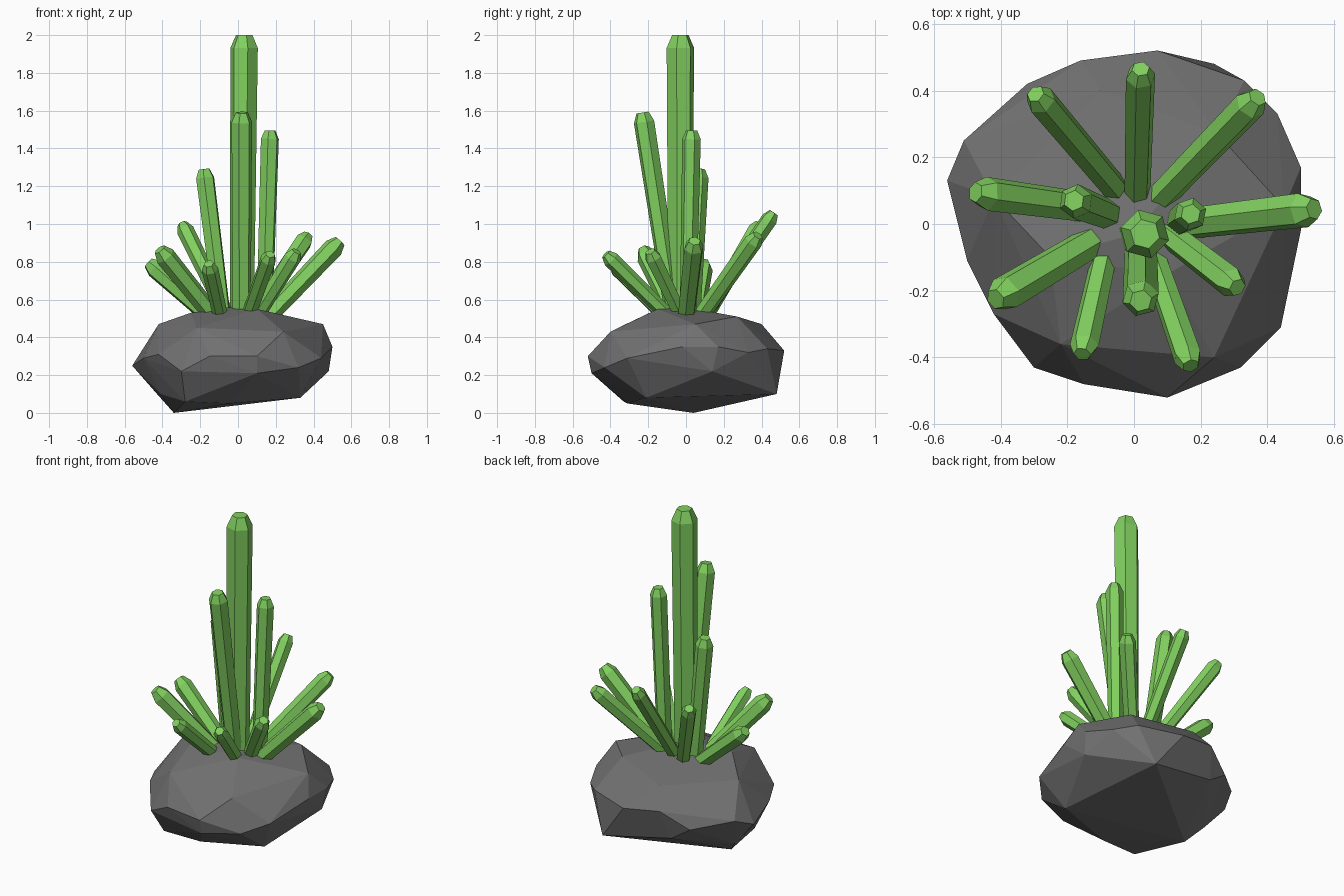
import bpy
import bmesh
import math
from mathutils import Vector

default_cube = bpy.data.objects.get("Cube")
if default_cube:
    bpy.data.objects.remove(default_cube, do_unlink=True)


def make_material(name, colour):
    material = bpy.data.materials.new(name)
    material.use_nodes = True
    material.diffuse_color = colour
    shader = material.node_tree.nodes["Principled BSDF"]
    shader.inputs["Base Color"].default_value = colour
    shader.inputs["Roughness"].default_value = 0.8
    return material


def add_object(name, bm, material):
    bmesh.ops.recalc_face_normals(bm, faces=bm.faces)
    mesh = bpy.data.meshes.new(name)
    bm.to_mesh(mesh)
    bm.free()
    mesh.materials.append(material)
    bpy.context.collection.objects.link(bpy.data.objects.new(name, mesh))


stone = make_material("dark grey stone", (0.165, 0.165, 0.165, 1))
green = make_material("crystal green", (0.22, 0.63, 0.115, 1))


def build_rock():
    """Faceted boulder: the hull of a waist, a crown and an underside."""
    waist = [
        (0.5, 0.17, 0.35), (0.43, 0.33, 0.32), (0.33, 0.43, 0.34),
        (0.07, 0.52, 0.33), (-0.16, 0.49, 0.36), (-0.32, 0.42, 0.26),
        (-0.51, 0.25, 0.3), (-0.56, 0.13, 0.25), (-0.5, -0.11, 0.29),
        (-0.42, -0.27, 0.31), (-0.3, -0.43, 0.22), (-0.15, -0.48, 0.3),
        (0.1, -0.52, 0.3), (0.32, -0.43, 0.24), (0.44, -0.31, 0.29),
        (0.5, -0.02, 0.35),
    ]
    crown = [
        (0.45, 0.05, 0.47), (0.25, 0.27, 0.51), (-0.1, 0.4, 0.47),
        (-0.42, 0.08, 0.47), (-0.25, -0.1, 0.53), (-0.22, -0.36, 0.45),
        (0.24, -0.4, 0.43), (0.1, -0.15, 0.55), (0, -0.03, 0.565),
    ]
    underside = [
        (-0.34, 0.04, 0), (-0.28, -0.33, 0.06), (0.33, -0.21, 0.08),
        (0.24, 0.48, 0.1), (-0.2, 0.43, 0.18), (0.48, 0.14, 0.22),
        (0.1, -0.5, 0.21), (-0.04, -0.31, 0.05), (-0.42, 0.12, 0.09),
        (-0.41, -0.09, 0.1),
    ]
    bm = bmesh.new()
    for point in waist + crown + underside:
        bm.verts.new(point)
    hull = bmesh.ops.convex_hull(bm, input=bm.verts)
    inside = [v for v in hull["geom_interior"] if isinstance(v, bmesh.types.BMVert)]
    bmesh.ops.delete(bm, geom=inside, context="VERTS")
    add_object("rock_base", bm, stone)


def build_crystal(name, root, tip, radius, sides=6):
    """Prism that widens upward and ends in a chamfered cap."""
    root, tip = Vector(root), Vector(tip)
    axis = tip - root
    length = axis.length
    turn = axis.to_track_quat("Z", "Y")
    sections = [
        (0, radius * 0.88),
        (length - radius * 0.9, radius),
        (length, radius * 0.6),
    ]
    bm = bmesh.new()
    rings = []
    for height, size in sections:
        ring = []
        for i in range(sides):
            angle = math.tau * (i + 0.25) / sides
            local = Vector((size * math.cos(angle), size * math.sin(angle), height))
            ring.append(bm.verts.new(root + turn @ local))
        rings.append(ring)
    for low, high in zip(rings, rings[1:]):
        for i in range(sides):
            j = (i + 1) % sides
            bm.faces.new((low[i], low[j], high[j], high[i]))
    bm.faces.new(rings[0][::-1])
    bm.faces.new(rings[-1])
    add_object(name, bm, green)


build_rock()

# Tall upright cluster in the middle: root x, root y, tip, radius
tall = {
    "centre": (0.02, -0.03, (0.033, -0.03, 2), 0.075),
    "front": (0.02, -0.06, (0.02, -0.23, 1.59), 0.056),
    "left": (0.14, 0.01, (0.17, 0.03, 1.495), 0.05),
    "right": (-0.08, 0.03, (-0.18, 0.07, 1.29), 0.052),
}
# Short crystals fanning outward around the cluster
fan = {
    "right": (-0.14, 0.05, (-0.475, 0.095, 0.795), 0.052),
    "front_right": (-0.12, -0.05, (-0.415, -0.225, 0.865), 0.055),
    "front_inner_right": (-0.09, -0.1, (-0.155, -0.39, 0.79), 0.044),
    "front_inner_left": (0.05, -0.08, (0.17, -0.425, 0.84), 0.044),
    "front_left": (0.09, -0.02, (0.31, -0.19, 0.855), 0.046),
    "left": (0.15, 0, (0.54, 0.045, 0.91), 0.054),
    "back_left": (0.07, 0.07, (0.37, 0.38, 0.94), 0.049),
    "back": (0.01, 0.08, (0.02, 0.465, 1.06), 0.045),
    "back_right": (-0.05, 0.1, (-0.295, 0.39, 1), 0.046),
}
for group, crystals in (("tall", tall), ("fan", fan)):
    for side, (x, y, tip, radius) in crystals.items():
        build_crystal(f"{group}_crystal_{side}", (x, y, 0.5), tip, radius)
